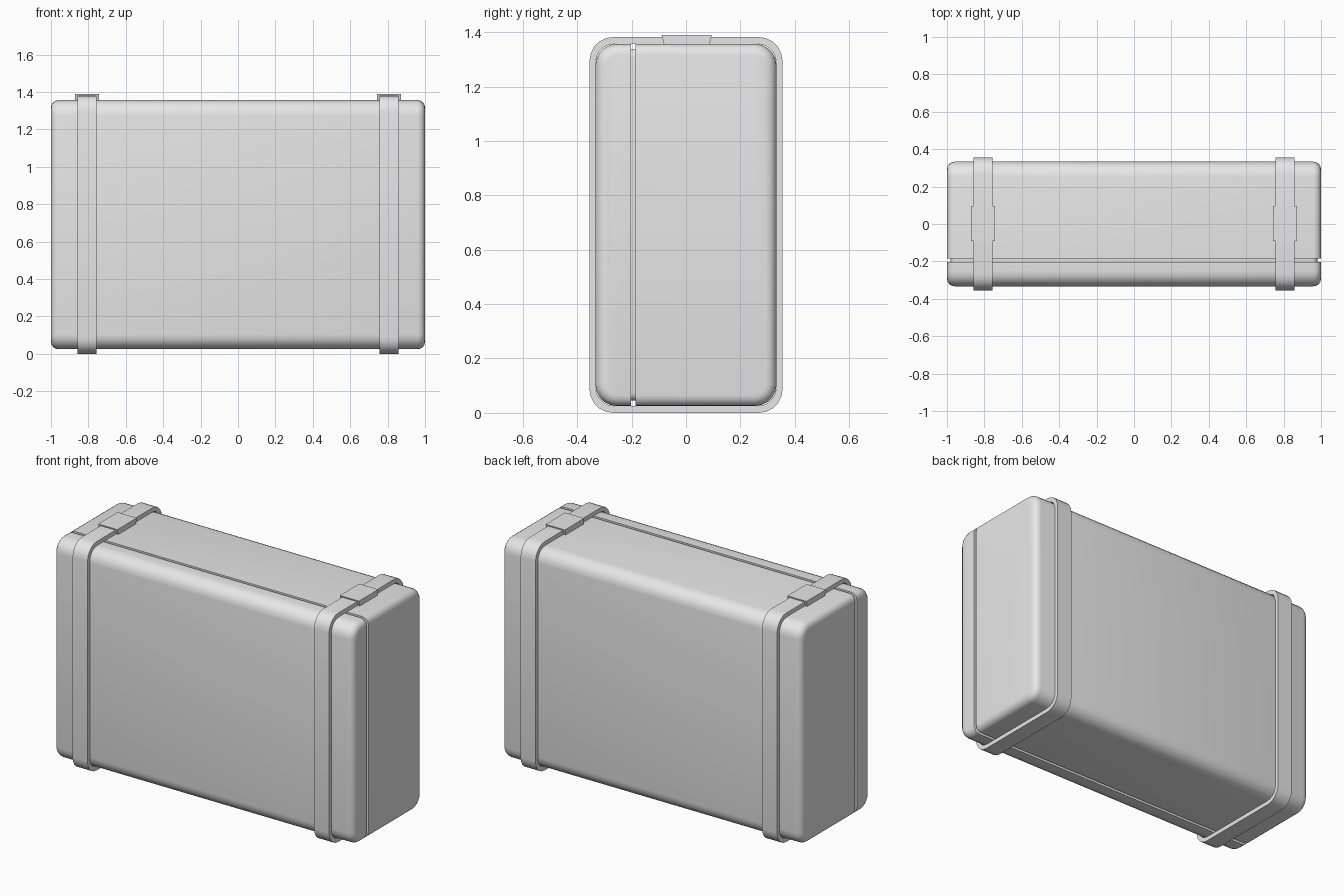
import bpy, bmesh
from mathutils import Vector

default = bpy.data.objects.get("Cube")
if default:
    bpy.data.objects.remove(default, do_unlink=True)

grey = bpy.data.materials.new("light grey")
grey.use_nodes = True
grey.diffuse_color = (0.8, 0.8, 0.8, 1)
grey.node_tree.nodes["Principled BSDF"].inputs["Base Color"].default_value = (0.8, 0.8, 0.8, 1)

MID_Z = 0.691
STRAP_X = 0.807


def finish(bm, name):
    bmesh.ops.recalc_face_normals(bm, faces=bm.faces)
    mesh = bpy.data.meshes.new(name)
    bm.to_mesh(mesh)
    bm.free()
    mesh.materials.append(grey)
    obj = bpy.data.objects.new(name, mesh)
    bpy.context.collection.objects.link(obj)
    bpy.ops.object.select_all(action="DESELECT")
    obj.select_set(True)
    bpy.context.view_layer.objects.active = obj
    bpy.ops.object.shade_smooth_by_angle(angle=0.6)
    return obj


def rounded_block(size, radius, end_radius=0.0):
    """Box with rounded edges along x, then softened rims at both ends."""
    bm = bmesh.new()
    bmesh.ops.create_cube(bm, size=1)
    bmesh.ops.scale(bm, vec=size, verts=bm.verts)
    half = size[0] / 2
    along = [e for e in bm.edges if abs(e.verts[0].co.x - e.verts[1].co.x) > half]
    bmesh.ops.bevel(bm, geom=along, offset=radius, segments=5, profile=0.5, affect="EDGES")
    if end_radius:
        rims = [e for e in bm.edges if abs(e.verts[0].co.x - e.verts[1].co.x) < half]
        bmesh.ops.bevel(bm, geom=rims, offset=end_radius, segments=4, profile=0.5, affect="EDGES")
    bmesh.ops.translate(bm, vec=(0, 0, MID_Z), verts=bm.verts)
    return bm


def case_half(name, cut_y, side):
    """Keep the part of the case on one side of the seam."""
    bm = rounded_block((2, 0.666, 1.332), 0.08, 0.04)
    bmesh.ops.bisect_plane(bm, geom=bm.verts[:] + bm.edges[:] + bm.faces[:],
                           plane_co=(0, cut_y, 0), plane_no=(0, side, 0), clear_inner=True)
    bmesh.ops.holes_fill(bm, edges=[e for e in bm.edges if e.is_boundary])
    return finish(bm, name)


# Case halves and the recessed core seen in the seam
case_half("front_lid", -0.203, -1)
case_half("case_body", -0.185, 1)
finish(rounded_block((1.96, 0.626, 1.292), 0.065, 0.03), "seam_core")


def strap(name, x):
    """Closed band wrapped around the case."""
    outer = rounded_block((0.1, 0.71, 1.382), 0.088)
    inner = rounded_block((0.1, 0.664, 1.33), 0.068)
    bm = bmesh.new()
    loops = []
    for block in (outer, inner):
        cap = max(block.faces, key=lambda f: f.calc_center_median().x)
        pts = sorted((v.co.copy() for v in cap.verts),
                     key=lambda p: Vector((p.y, p.z - MID_Z)).angle_signed(Vector((1, 0))))
        for dx in (-0.05, 0.05):
            loops.append([bm.verts.new((x + dx, p.y, p.z)) for p in pts])
        block.free()
    ring = [loops[0], loops[1], loops[3], loops[2]]
    for a, b in zip(ring, ring[1:] + ring[:1]):
        for i in range(len(a)):
            j = (i + 1) % len(a)
            bm.faces.new((a[i], a[j], b[j], b[i]))
    finish(bm, name)


def buckle(name, x):
    """Clasp plate flaring slightly towards its top."""
    bm = bmesh.new()
    profile = [(-0.08, 1.352), (0.086, 1.352), (0.095, 1.39), (-0.09, 1.39)]
    face = bm.faces.new([bm.verts.new((x - 0.064, y, z)) for y, z in profile])
    out = bmesh.ops.extrude_face_region(bm, geom=[face])
    moved = [g for g in out["geom"] if isinstance(g, bmesh.types.BMVert)]
    bmesh.ops.translate(bm, vec=(0.128, 0, 0), verts=moved)
    if not face.is_valid or len(bm.faces) < 6:
        bmesh.ops.holes_fill(bm, edges=[e for e in bm.edges if e.is_boundary])
    finish(bm, name)


# Straps and buckles on both sides
for side, sign in (("left", 1), ("right", -1)):
    strap(side + "_strap", sign * STRAP_X)
    buckle(side + "_buckle", sign * STRAP_X)
